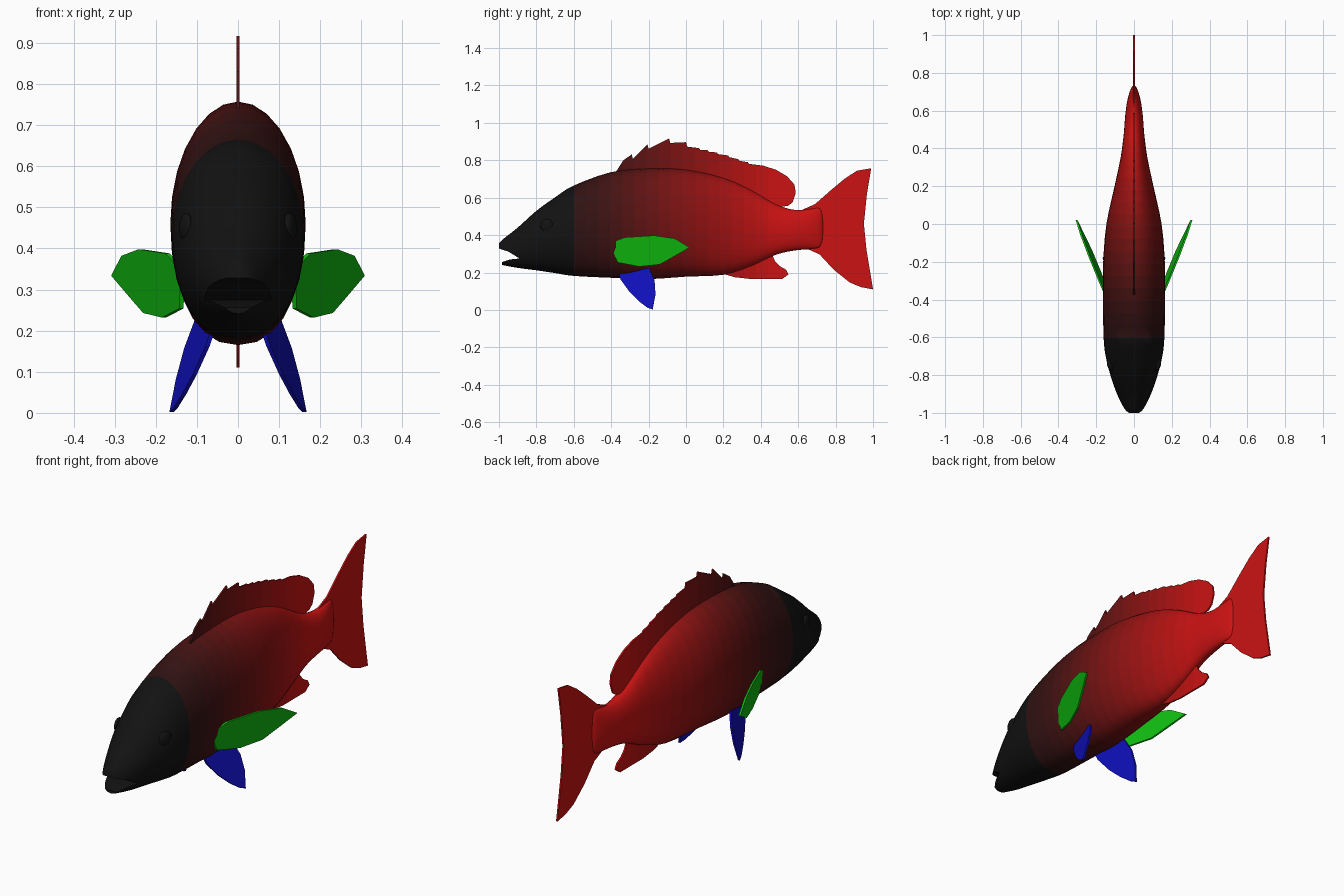
import bpy, bmesh, math
from mathutils import Vector

if "Cube" in bpy.data.objects:
    bpy.data.objects.remove(bpy.data.objects["Cube"])


def material(name, rgb):
    m = bpy.data.materials.new(name)
    m.diffuse_color = (*rgb, 1)
    m.use_nodes = True
    m.node_tree.nodes["Principled BSDF"].inputs["Base Color"].default_value = m.diffuse_color
    return m


# Head-to-tail colour bands: black head fading to bright red
EDGES = [-0.60 + 0.065 * i for i in range(17)]
BANDS = [material("head_black", (0.006, 0.006, 0.006))]
for i in range(len(EDGES)):
    t = i / (len(EDGES) - 1)
    BANDS.append(material(f"red_{i}", (0.03 + 0.57 * t ** 1.7, 0.006, 0.006)))
GREEN = material("green", (0.005, 0.5, 0.005))
BLUE = material("blue", (0.005, 0.005, 0.5))


def add_object(name, bm):
    bmesh.ops.recalc_face_normals(bm, faces=bm.faces)
    me = bpy.data.meshes.new(name)
    bm.to_mesh(me)
    bm.free()
    ob = bpy.data.objects.new(name, me)
    bpy.context.collection.objects.link(ob)
    return ob


def smooth(ob, angle=40):
    bpy.ops.object.select_all(action='DESELECT')
    ob.select_set(True)
    bpy.context.view_layer.objects.active = ob
    bpy.ops.object.shade_smooth_by_angle(angle=math.radians(angle))


def paint_bands(ob):
    ob.data.materials.clear()
    for m in BANDS:
        ob.data.materials.append(m)
    bm = bmesh.new()
    bm.from_mesh(ob.data)
    for e in EDGES:
        bmesh.ops.bisect_plane(bm, geom=bm.verts[:] + bm.edges[:] + bm.faces[:],
                               plane_co=(0, e, 0), plane_no=(0, 1, 0))
    for f in bm.faces:
        y = f.calc_center_median().y
        f.material_index = sum(y > e for e in EDGES)
    bm.to_mesh(ob.data)
    bm.free()


def sheet(name, outline, x_at, half):
    """Thin slab from a (y, z) outline; x_at gives its sideways position."""
    bm = bmesh.new()
    a, b = [[bm.verts.new((x_at(y, z) + d, y, z)) for y, z in outline] for d in (-half, half)]
    bm.faces.new(a)
    bm.faces.new(b[::-1])
    n = len(outline)
    for i in range(n):
        j = (i + 1) % n
        bm.faces.new((a[i], b[i], b[j], a[j]))
    return add_object(name, bm)


# Body stations: y, top z, bottom z, half width
STATIONS = [
    (-1.0, .355, .25, .03), (-.98, .377, .24, .05), (-.9, .44, .225, .09),
    (-.8, .53, .212, .125), (-.7, .602, .197, .15), (-.6, .665, .182, .161),
    (-.4, .737, .172, .164), (-.2, .756, .165, .163), (0, .75, .178, .146),
    (.2, .706, .188, .103), (.35, .64, .235, .071), (.48, .565, .295, .054),
    (.58, .535, .318, .046), (.66, .54, .325, .034), (.715, .545, .335, .017),
    (.732, .50, .38, .004)]


def catmull(p0, p1, p2, p3, t):
    return [0.5 * (2 * b + (c - a) * t + (2 * a - 5 * b + 4 * c - d) * t * t
                   + (3 * b - a - 3 * c + d) * t ** 3)
            for a, b, c, d in zip(p0, p1, p2, p3)]


rows = []
last = len(STATIONS) - 1
for i in range(last):
    pts = [STATIONS[max(0, min(last, i + k))] for k in (-1, 0, 1, 2)]
    rows += [catmull(*pts, s / 3) for s in range(3)]
rows.append(STATIONS[-1])

# Body loft
SEG = 28
bm = bmesh.new()
rings = []
for y, top, bot, hw in rows:
    ring = []
    for k in range(SEG):
        a = 2 * math.pi * k / SEG
        c, s = math.cos(a), math.sin(a)
        power = 0.85 if s < 0 else 1.0
        x = math.copysign(abs(c) ** power, c) * hw
        ring.append(bm.verts.new((x, y, (top + bot) / 2 + s * (top - bot) / 2)))
    rings.append(ring)
for r, q in zip(rings, rings[1:]):
    for k in range(SEG):
        j = (k + 1) % SEG
        bm.faces.new((r[k], r[j], q[j], q[k]))
bm.faces.new(rings[0])
bm.faces.new(rings[-1])
body = add_object("body", bm)

# Open mouth cut as a wedge
cutter = sheet("mouth_cutter", [(-1.1, .33), (-1.0, .328), (-.95, .312), (-.89, .275),
                                (-.94, .27), (-.985, .256), (-.985, .2), (-1.1, .2)],
               lambda y, z: 0, 0.3)
mod = body.modifiers.new("mouth", 'BOOLEAN')
mod.operation = 'DIFFERENCE'
mod.solver = 'EXACT'
mod.object = cutter
bpy.context.view_layer.objects.active = body
bpy.ops.object.modifier_apply(modifier="mouth")
bpy.data.objects.remove(cutter)
paint_bands(body)
smooth(body)

# Dorsal fin with spines, long soft rear lobe
tips = [(-.29, .832), (-.206, .886), (-.09, .917), (0, .897), (.07, .865),
        (.115, .855), (.165, .842), (.225, .826), (.28, .806), (.33, .79)]
dorsal = [(-.38, .73), (-.335, .80)]
for y, z in tips:
    drop = .024 if y < .03 else .009
    dorsal += [(y, z), (y + .006, z - drop)]
dorsal += [(.41, .772), (.48, .75), (.54, .715), (.58, .67), (.587, .625), (.57, .575),
           (.545, .556), (.49, .55), (.44, .55), (.2, .66), (-.1, .71), (-.36, .69)]
paint_bands(sheet("dorsal_fin", dorsal, lambda y, z: 0, .004))

# Anal fin
anal = [(.19, .195), (.26, .175), (.34, .166), (.515, .166), (.548, .19), (.535, .215),
        (.5, .235), (.475, .262), (.455, .31), (.36, .28), (.25, .23)]
paint_bands(sheet("anal_fin", anal, lambda y, z: 0, .004))

# Tail fin
tail = [(.62, .50), (.62, .535), (.69, .566), (.78, .645), (.85, .703), (.915, .745),
        (.99, .757), (.967, .617), (.951, .46), (.965, .32), (1.0, .11), (.935, .122),
        (.875, .147), (.79, .215), (.714, .297), (.64, .33), (.62, .36)]
paint_bands(sheet("tail_fin", tail, lambda y, z: 0, .004))

# Paired fins and eyes
pectoral = [(-.388, .36), (-.33, .388), (-.17, .398), (-.06, .382), (.02, .334), (-.06, .288),
            (-.14, .243), (-.25, .232), (-.366, .254), (-.385, .30)]
pelvic = [(-.37, .23), (-.2, .23), (-.168, .158), (-.163, .083), (-.178, .002), (-.206, .012),
          (-.25, .045), (-.30, .094), (-.35, .163)]
for side, s in (("left", -1), ("right", 1)):
    fin = sheet(f"pectoral_fin_{side}", pectoral,
                lambda y, z: s * (.303 + .4 * (y - .02) + .15 * (z - .33)), .005)
    fin.data.materials.append(GREEN)
    fin = sheet(f"pelvic_fin_{side}", pelvic,
                lambda y, z: s * (.146 + .28 * (y + .163) - .25 * (z - .083)), .005)
    fin.data.materials.append(BLUE)

    bpy.ops.mesh.primitive_uv_sphere_add(segments=20, ring_count=12, radius=1,
                                         location=(s * .126, -.745, .45))
    eye = bpy.context.object
    eye.name = f"eye_{side}"
    eye.scale = (.016, .036, .036)
    eye.rotation_euler = (0, 0, s * math.radians(-14))
    eye.data.materials.append(BANDS[0])
    smooth(eye)
